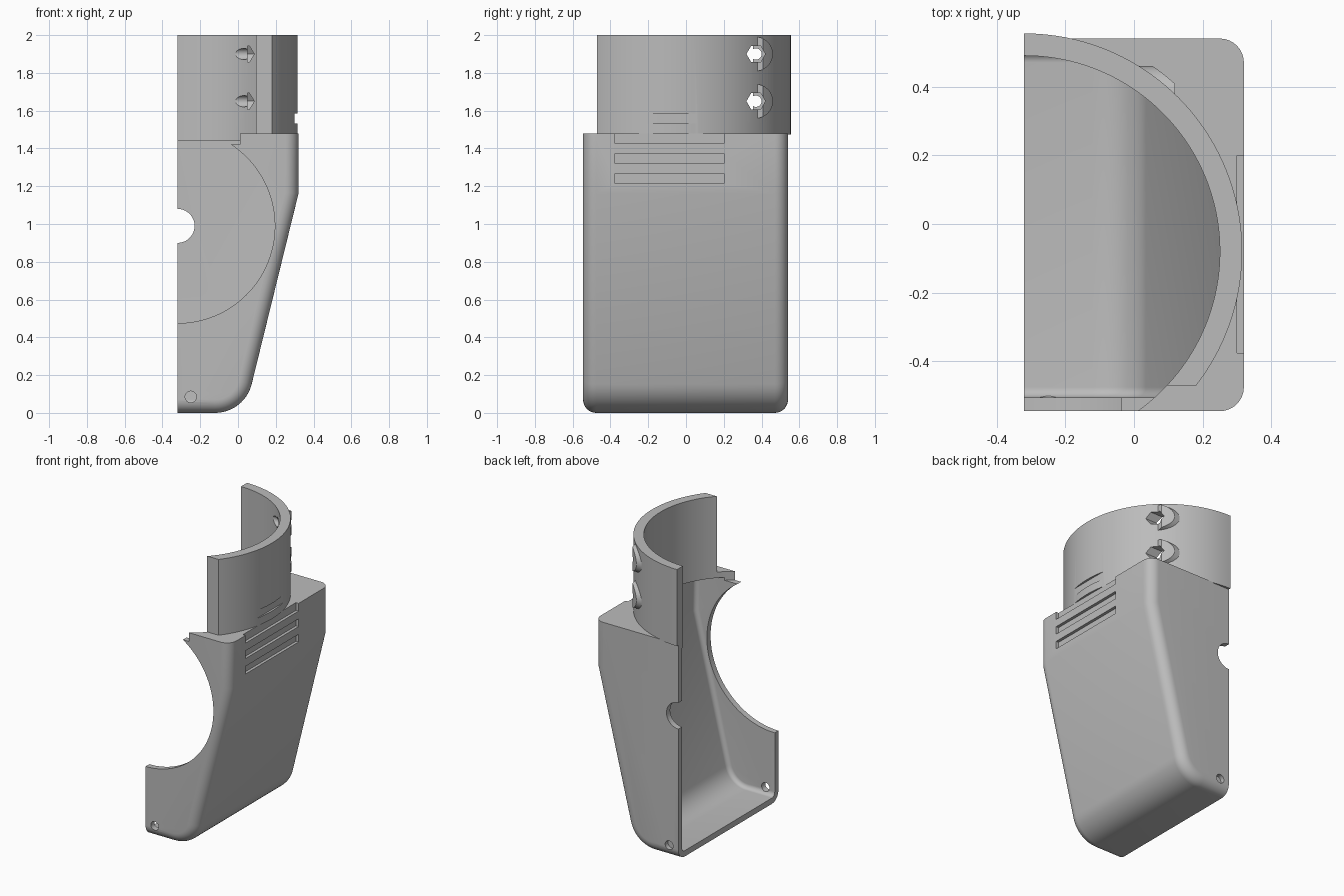
import bpy, bmesh, math
from mathutils import Matrix, Vector

cube = bpy.data.objects.get("Cube")
if cube:
    bpy.data.objects.remove(cube, do_unlink=True)

grey = bpy.data.materials.new("plain grey plastic")
grey.use_nodes = True
colour = (0.5, 0.5, 0.5, 1)
grey.diffuse_color = colour
grey.node_tree.nodes["Principled BSDF"].inputs["Base Color"].default_value = colour

SPLIT, TOP = -0.32, 1.48           # open side of the half shell, housing top
AXIS_Y, OUTER, INNER = -0.08, 0.635, 0.57


def make(name, bm):
    bmesh.ops.recalc_face_normals(bm, faces=bm.faces)
    mesh = bpy.data.meshes.new(name)
    bm.to_mesh(mesh)
    bm.free()
    mesh.materials.append(grey)
    ob = bpy.data.objects.new(name, mesh)
    bpy.context.collection.objects.link(ob)
    return ob


def box(name, lo, hi):
    bm = bmesh.new()
    bmesh.ops.create_cube(bm, size=1)
    lo, hi = Vector(lo), Vector(hi)
    for v in bm.verts:
        v.co = (lo + hi) / 2 + v.co * (hi - lo)
    return make(name, bm)


def rod(name, axis, centre, radius, length, sides=64):
    turn = {"X": Matrix.Rotation(math.pi / 2, 4, "Y"),
            "Y": Matrix.Rotation(math.pi / 2, 4, "X"),
            "Z": Matrix()}[axis]
    bm = bmesh.new()
    bmesh.ops.create_cone(bm, cap_ends=True, segments=sides, radius1=radius,
                          radius2=radius, depth=length,
                          matrix=Matrix.Translation(centre) @ turn)
    return make(name, bm)


def carve(ob, tool, mode="DIFFERENCE", keep=False):
    mod = ob.modifiers.new("carve", "BOOLEAN")
    mod.operation, mod.object, mod.solver = mode, tool, "EXACT"
    bpy.context.view_layer.update()
    mesh = bpy.data.meshes.new_from_object(
        ob.evaluated_get(bpy.context.evaluated_depsgraph_get()))
    ob.modifiers.clear()
    ob.data = mesh
    if not keep:
        bpy.data.objects.remove(tool, do_unlink=True)


def housing_solid(name, inset, left, top, corner, fillet):
    """Sloping box with a rounded toe; its side edges get a fillet."""
    right = 0.32 - inset
    slope = Vector((0.285, 1.16)).normalized()
    toe = Vector((0.035 + inset * -1.0 + inset * slope.x / slope.y, inset))
    knee = Vector((right, 1.16))
    reach = corner * math.tan((math.pi / 2 - math.atan2(slope.x, slope.y)) / 2)
    a, b = toe - Vector((reach, 0)), toe + slope * reach
    centre = a + Vector((0, corner))
    sweep = math.atan2(b.y - centre.y, b.x - centre.x) + math.pi / 2
    arc = [centre + corner * Vector((math.sin(sweep * i / 12), -math.cos(sweep * i / 12)))
           for i in range(13)]
    outline = [Vector((left, inset)), *arc, knee, Vector((right, top)), Vector((left, top))]
    y0, y1 = -0.545 + inset, 0.54 - inset
    bm = bmesh.new()
    face = bm.faces.new([bm.verts.new((p.x, y0, p.y)) for p in outline])
    new = bmesh.ops.extrude_face_region(bm, geom=[face])["geom"]
    for v in new:
        if isinstance(v, bmesh.types.BMVert):
            v.co.y = y1
    rim = []
    for e in bm.edges:
        p, q = (v.co for v in e.verts)
        flat = abs(p.y - q.y) < 1e-5
        on_left = max(p.x, q.x) < left + 1e-4
        on_top = min(p.z, q.z) > top - 1e-4
        if flat and not on_left and not on_top:
            rim.append(e)
    bmesh.ops.bevel(bm, geom=rim, offset=fillet, offset_type="OFFSET",
                    segments=8, profile=0.5, affect="EDGES", clamp_overlap=True)
    return make(name, bm)


# Hollow lower housing, open on the split side
housing = housing_solid("lower_housing", 0, SPLIT, TOP, 0.2, 0.07)
carve(housing, housing_solid("cavity", 0.04, SPLIT - 0.1, TOP - 0.04, 0.16, 0.03))

# Tube opening through the top, large front opening, small rear notch
carve(housing, rod("tube_bore", "Z", (SPLIT, AXIS_Y, 1.72), INNER, 0.6, 160))
carve(housing, rod("front_opening", "Y", (SPLIT, -0.53, 0.99), 0.515, 0.12, 128))
carve(housing, rod("rear_notch", "Y", (SPLIT, 0.52, 0.99), 0.09, 0.2))

# Screw holes near the toe: through at the front, blind at the back
carve(housing, rod("front_screw_hole", "Y", (-0.25, -0.53, 0.085), 0.03, 0.1, 32))
carve(housing, rod("rear_screw_hole", "Y", (-0.25, 0.54, 0.085), 0.03, 0.06, 32))

# Half-round collar, cut flat at the split and near the front
collar = rod("collar", "Z", (SPLIT, AXIS_Y, 1.7375), OUTER, 0.525, 160)
carve(collar, rod("collar_bore", "Z", (SPLIT, AXIS_Y, 1.7), INNER, 1, 160))
carve(collar, box("collar_limits", (SPLIT, -0.47, 1.4), (0.5, 0.7, 2.1)), "INTERSECT")

# Clamp bosses with a screw hole and a nut pocket
for z in (1.65, 1.9):
    boss = rod("clamp_boss", "X", (0.05, 0.37, z), 0.09, 0.14)
    carve(boss, rod("boss_limit", "Z", (SPLIT, AXIS_Y, z), 0.657, 0.4, 160), "INTERSECT")
    carve(boss, rod("boss_bore", "Z", (SPLIT, AXIS_Y, z), 0.6, 0.4, 160))
    carve(collar, boss, "UNION")
for z in (1.65, 1.9):
    carve(collar, rod("screw_hole", "X", (0, 0.37, z), 0.03, 0.7, 32))
    carve(collar, rod("nut_pocket", "X", (0.15, 0.37, z), 0.05, 0.2, 6))

# Shallow grip slots across the housing and collar
for i in range(4):
    z = 1.215 + 0.106 * i
    slot = box("grip_slot", (0.3, -0.375, z), (0.4, 0.2, z + 0.053))
    carve(housing, slot, keep=True)
    carve(collar, slot)

# Smooth curved walls, crisp edges
for ob in (housing, collar):
    bpy.ops.object.select_all(action="DESELECT")
    ob.select_set(True)
    bpy.context.view_layer.objects.active = ob
    bpy.ops.object.shade_smooth_by_angle(angle=math.radians(30))
